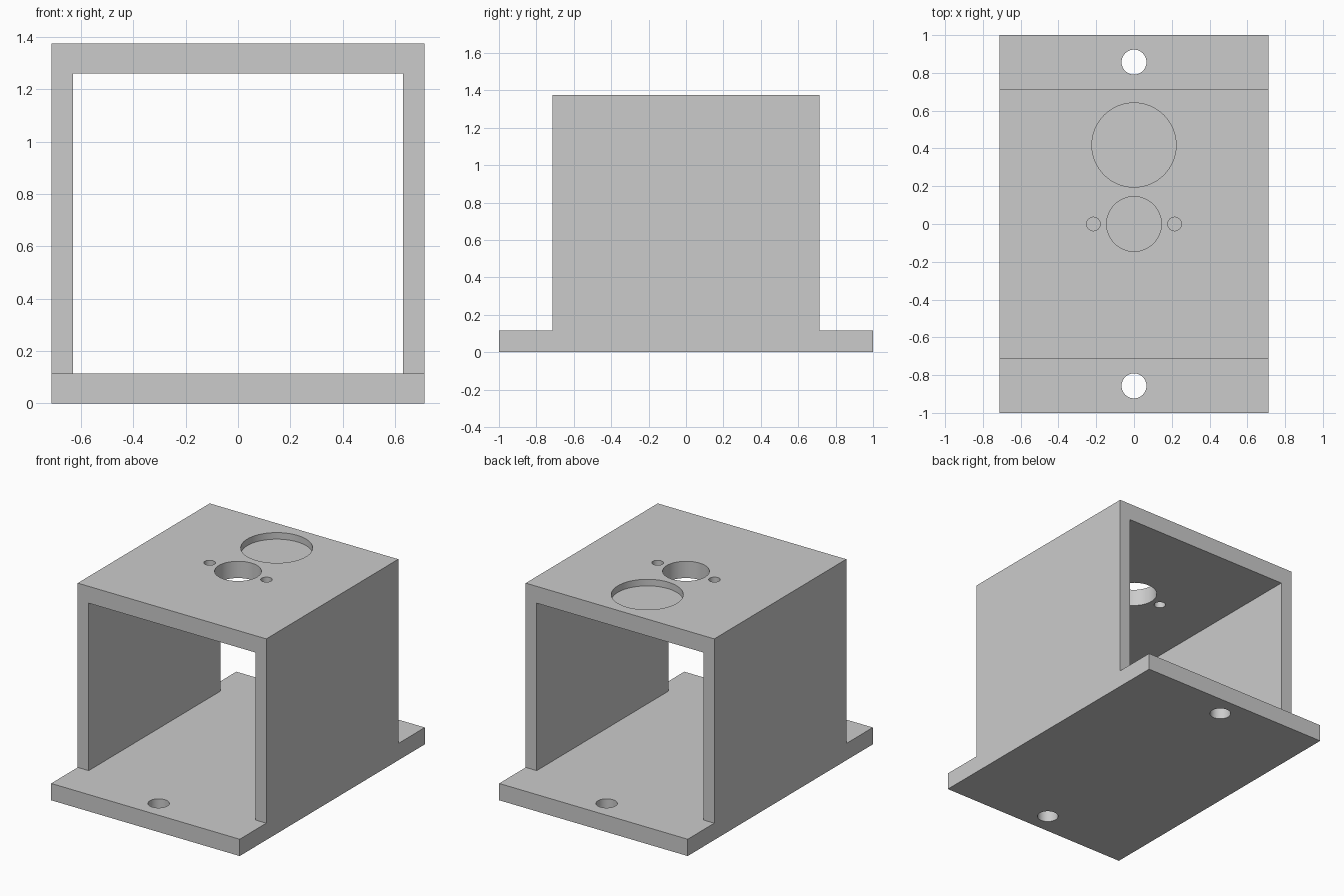
import bpy
import bmesh
from mathutils import Vector

if "Cube" in bpy.data.objects:
    bpy.data.objects.remove(bpy.data.objects["Cube"])

HALF_W, HALF_L = 0.713, 1.0      # base half width and half length
INNER_W = 0.63                   # half width of the opening
BASE_T, CEILING, TOP = 0.115, 1.26, 1.375

grey = bpy.data.materials.new("plain grey")
grey.use_nodes = True
colour = (0.6, 0.6, 0.6, 1)
grey.diffuse_color = colour
grey.node_tree.nodes["Principled BSDF"].inputs["Base Color"].default_value = colour


def extrude_profile(name, points, vector):
    """Closed solid made by extruding a flat outline along a vector."""
    bm = bmesh.new()
    face = bm.faces.new([bm.verts.new(p) for p in points])
    result = bmesh.ops.extrude_face_region(bm, geom=[face], use_keep_orig=True)
    moved = [g for g in result["geom"] if isinstance(g, bmesh.types.BMVert)]
    bmesh.ops.translate(bm, verts=moved, vec=Vector(vector))
    bmesh.ops.recalc_face_normals(bm, faces=bm.faces)
    mesh = bpy.data.meshes.new(name)
    bm.to_mesh(mesh)
    bm.free()
    obj = bpy.data.objects.new(name, mesh)
    bpy.context.collection.objects.link(obj)
    mesh.materials.append(grey)
    return obj


def drill(obj, name, x, y, radius, bottom, top):
    """Round hole or pocket between two heights."""
    bpy.ops.mesh.primitive_cylinder_add(
        vertices=64, radius=radius, depth=top - bottom, location=(x, y, (top + bottom) / 2))
    cutter = bpy.context.object
    cutter.name = name
    cutter.data.materials.append(grey)
    cutter.hide_render = True
    mod = obj.modifiers.new(name, "BOOLEAN")
    mod.operation = "DIFFERENCE"
    mod.solver = "EXACT"
    mod.object = cutter
    bpy.context.view_layer.objects.active = obj
    bpy.ops.object.modifier_apply(modifier=mod.name)
    bpy.data.objects.remove(cutter)


# Base plate with a mounting hole at each end
base = extrude_profile(
    "base_plate",
    [(-HALF_W, -HALF_L, 0), (HALF_W, -HALF_L, 0), (HALF_W, HALF_L, 0), (-HALF_W, HALF_L, 0)],
    (0, 0, BASE_T))
for side in (-1, 1):
    drill(base, "mounting_hole", 0, side * 0.857, 0.066, -0.1, BASE_T + 0.1)

# Housing: side walls and roof as one arch profile, open at front and back
outline = [(-HALF_W, BASE_T), (-HALF_W, TOP), (HALF_W, TOP), (HALF_W, BASE_T),
           (INNER_W, BASE_T), (INNER_W, CEILING), (-INNER_W, CEILING), (-INNER_W, BASE_T)]
housing = extrude_profile("housing", [(x, -HALF_W, z) for x, z in outline], (0, 2 * HALF_W, 0))

# Roof openings: centre hole, two screw holes and a shallow round pocket
drill(housing, "centre_hole", 0, 0, 0.145, CEILING - 0.1, TOP + 0.1)
for side in (-1, 1):
    drill(housing, "screw_hole", side * 0.215, 0, 0.036, CEILING - 0.1, TOP + 0.1)
drill(housing, "round_pocket", 0, 0.418, 0.223, TOP - 0.045, TOP + 0.1)

# Smooth hole walls, keep the flat edges crisp
for obj in (base, housing):
    bpy.ops.object.select_all(action="DESELECT")
    obj.select_set(True)
    bpy.context.view_layer.objects.active = obj
    bpy.ops.object.shade_smooth_by_angle(angle=0.52)
